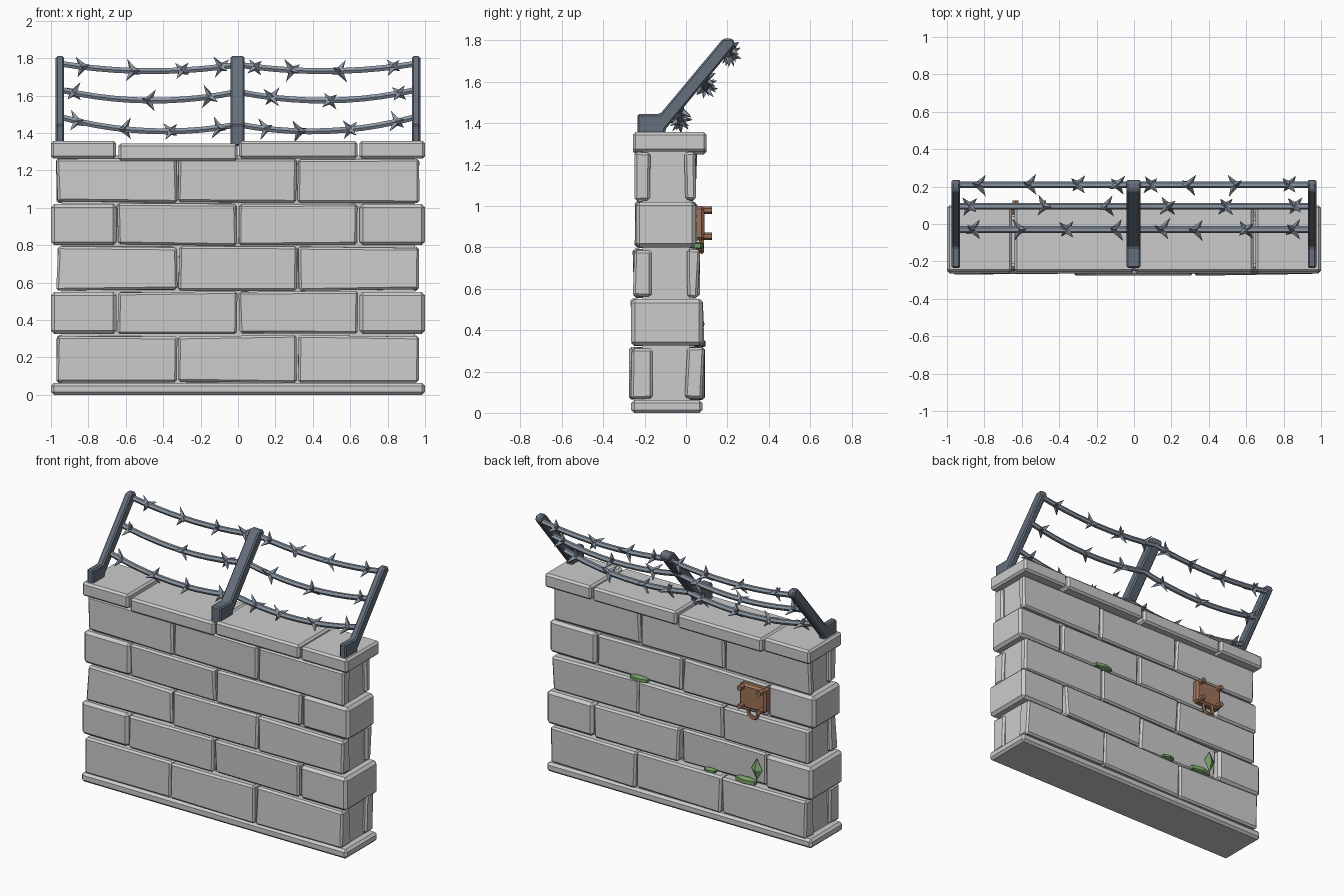
import bpy, bmesh, math, random
from mathutils import Vector, Matrix

if "Cube" in bpy.data.objects:
    bpy.data.objects.remove(bpy.data.objects["Cube"])

random.seed(4)


def material(name, rgb):
    m = bpy.data.materials.new(name)
    m.diffuse_color = (*rgb, 1)
    m.use_nodes = True
    m.node_tree.nodes["Principled BSDF"].inputs["Base Color"].default_value = m.diffuse_color
    return m


STEEL = material("steel", (0.13, 0.16, 0.20))
WIRE = material("wire", (0.26, 0.31, 0.37))
RUST = material("rust", (0.34, 0.17, 0.10))
MOSS = material("moss", (0.19, 0.36, 0.14))


def finish(name, bm, mat=None):
    bmesh.ops.recalc_face_normals(bm, faces=bm.faces)
    me = bpy.data.meshes.new(name)
    bm.to_mesh(me)
    bm.free()
    ob = bpy.data.objects.new(name, me)
    bpy.context.collection.objects.link(ob)
    if mat:
        me.materials.append(mat)
    return ob


def bevel(bm, width):
    bmesh.ops.bevel(bm, geom=bm.edges[:], offset=width, segments=1, affect='EDGES')


def block(name, x, y, z, chamfer=0.012, jitter=0.0, mat=None):
    """Chamfered box between (min, max) pairs, with optional rough corners."""
    bm = bmesh.new()
    bmesh.ops.create_cube(bm, size=1)
    for v in bm.verts:
        v.co = Vector([sum(r) / 2 + c * (r[1] - r[0]) for r, c in zip((x, y, z), v.co)])
        v.co += Vector([random.uniform(-jitter, jitter) * k for k in (0.7, 1, 0.6)])
    if chamfer:
        bevel(bm, chamfer)
    return finish(name, bm, mat)


# Footing and inner core
block("footing", (-1, 1), (-0.265, 0.08), (0, 0.062), 0.015)
block("wall_core", (-0.945, 0.945), (-0.21, 0.02), (0.03, 1.28), 0)

# Stone courses: (z range, y range); odd rows in thirds, even rows with end blocks
courses = [((0.068, 0.315), (-0.27, 0.083)), ((0.325, 0.55), (-0.265, 0.08)),
           ((0.56, 0.79), (-0.25, 0.062)), ((0.80, 1.02), (-0.242, 0.048)),
           ((1.03, 1.26), (-0.24, 0.047))]
for i, (z, (y0, y1)) in enumerate(courses):
    if i % 2 == 0:
        spans = [(-0.967, -0.325), (-0.317, 0.313), (0.321, 0.964)]
    else:
        spans = [(-0.642, -0.008), (0.006, 0.638)]
        for s in (-1, 1):
            block("end_stone", tuple(sorted((s * 0.65, s))), (y0, y1), z, 0.018)
    for x in spans:
        sunk = 0.025 if i == 1 and x[0] < -0.5 else 0
        block("front_stone", x, (y0, -0.17), z, 0.012, 0.009)
        block("back_stone", x, (0.0, y1 - sunk), z, 0.012, 0.009)

# Coping stones
for x, dz in [((-1, -0.652), 0), ((-0.638, -0.004), -0.013), ((0.006, 0.638), 0), ((0.65, 1), 0)]:
    block("coping_stone", x, (-0.256, 0.10), (1.263 + dz, 1.357 + dz), 0.013)

# Leaning steel posts extruded from a side profile (y, z)
profile = [(-0.235, 1.33), (-0.235, 1.445), (-0.125, 1.445), (0.18, 1.81), (0.225, 1.81),
           (0.24, 1.78), (-0.10, 1.37), (-0.10, 1.33)]
for name, x, w in [("left_post", -0.952, 0.046), ("middle_post", -0.003, 0.076), ("right_post", 0.952, 0.046)]:
    bm = bmesh.new()
    face = bm.faces.new([bm.verts.new((x - w / 2, y, z)) for y, z in profile])
    ext = bmesh.ops.extrude_face_region(bm, geom=[face])
    bmesh.ops.translate(bm, vec=(w, 0, 0), verts=[g for g in ext["geom"] if isinstance(g, bmesh.types.BMVert)])
    bmesh.ops.recalc_face_normals(bm, faces=bm.faces)
    bevel(bm, 0.009)
    finish(name, bm, STEEL)


def barb(name, centre):
    """Four-spiked star around the wire."""
    bm = bmesh.new()
    spin = Matrix.Rotation(random.uniform(0, 6.28), 3, 'X')
    for d in [(0.7, 1, 0.1), (0.6, -1, 0.2), (-0.7, 0.2, 1), (-0.5, -0.1, -1)]:
        d = (spin @ Vector(d)).normalized()
        rot = d.to_track_quat('Z', 'Y').to_matrix().to_4x4()
        size = random.uniform(0.062, 0.078)
        bmesh.ops.create_cone(bm, cap_ends=True, segments=4, radius1=0.021, radius2=0, depth=size,
                              matrix=Matrix.Translation(Vector(centre) + d * size / 2) @ rot)
    finish(name, bm, WIRE)


# Sagging wires: y, outer z, inner z, sag, barb positions
strands = [(0.21, 1.77, 1.765, 0.037, (-0.83, -0.56, -0.30, -0.09, 0.09, 0.29, 0.54, 0.83)),
           (0.095, 1.63, 1.62, 0.052, (-0.88, -0.48, -0.15, 0.18, 0.49, 0.86)),
           (-0.03, 1.485, 1.445, 0.055, (-0.86, -0.61, -0.36, -0.10, 0.15, 0.33, 0.60, 0.85))]
for y, zo, zi, sag, barbs in strands:
    def height(x):
        t = abs(x) / 0.95
        return zi + (zo - zi) * t - 4 * sag * t * (1 - t)
    for s in (-1, 1):
        cu = bpy.data.curves.new("wire", 'CURVE')
        cu.dimensions = '3D'
        cu.bevel_depth = 0.018
        cu.bevel_resolution = 1
        sp = cu.splines.new('POLY')
        sp.use_smooth = False
        sp.points.add(10)
        for k, p in enumerate(sp.points):
            x = s * 0.95 * k / 10
            p.co = (x, y, height(x), 1)
        cu.materials.append(WIRE)
        bpy.context.collection.objects.link(bpy.data.objects.new("wire", cu))
    for x in barbs:
        barb("barb", (x, y, height(x)))

# Rusty plate on the back with four bolts and a hanging ring
cx, cz = -0.56, 0.917
block("rusty_plate", (cx - 0.1, cx + 0.1), (0.03, 0.09), (cz - 0.083, cz + 0.083), 0.014, 0, RUST)
for sx in (-1, 1):
    for sz in (-1, 1):
        bm = bmesh.new()
        bmesh.ops.create_cone(bm, cap_ends=True, segments=6, radius1=0.018, radius2=0.018, depth=0.045,
                              matrix=Matrix.Translation((cx + sx * 0.073, 0.103, cz + sz * 0.063))
                              @ Matrix.Rotation(math.pi / 2, 4, 'X'))
        finish("bolt", bm, RUST)
bpy.ops.mesh.primitive_torus_add(location=(cx, 0.075, 0.815), rotation=(math.pi / 2, 0, 0), major_segments=10,
                                 minor_segments=5, major_radius=0.038, minor_radius=0.012)
ring = bpy.context.object
ring.name = "hanging_ring"
ring.data.materials.append(RUST)


def moss(name, centre, size, segments=6):
    """Faceted lens: a ring with a point above and below."""
    bm = bmesh.new()
    bmesh.ops.create_uvsphere(bm, u_segments=segments, v_segments=2 if segments == 4 else 3, radius=1)
    bmesh.ops.scale(bm, vec=size, verts=bm.verts)
    bmesh.ops.translate(bm, vec=centre, verts=bm.verts)
    finish(name, bm, MOSS)


# Moss on the ledges and one upright leaf
moss("moss_upper", (0.31, 0.055, 0.808), (0.085, 0.035, 0.02))
moss("moss_lower", (-0.50, 0.065, 0.335), (0.095, 0.035, 0.025))
moss("moss_small", (-0.23, 0.065, 0.332), (0.055, 0.03, 0.015))
moss("moss_leaf", (-0.58, 0.065, 0.43), (0.042, 0.025, 0.075), 4)
